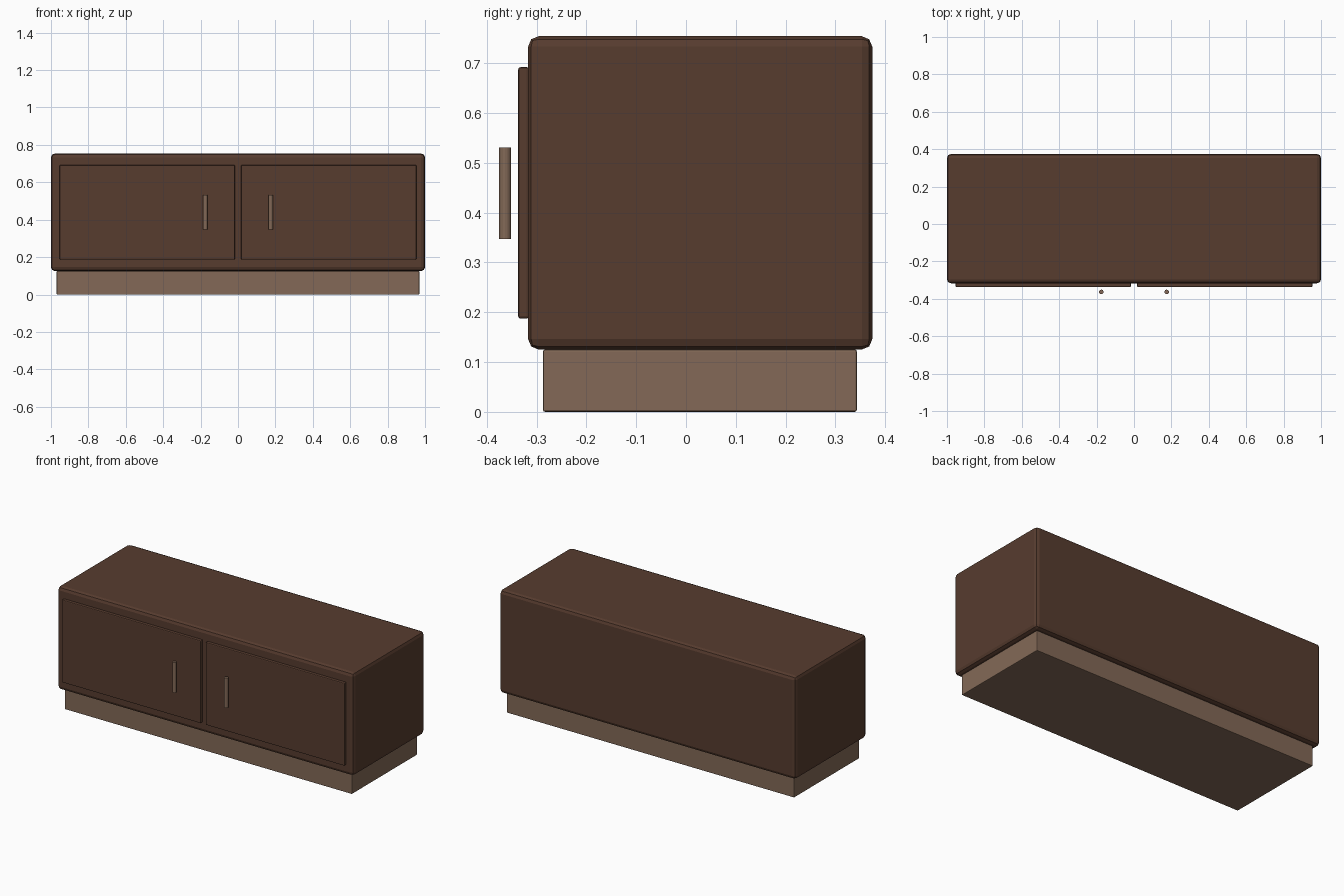
import bpy

if "Cube" in bpy.data.objects:
    bpy.data.objects.remove(bpy.data.objects["Cube"])


def material(name, color):
    m = bpy.data.materials.new(name)
    m.diffuse_color = (*color, 1)
    m.use_nodes = True
    m.node_tree.nodes["Principled BSDF"].inputs["Base Color"].default_value = m.diffuse_color
    return m


dark_wood = material("dark_wood", (0.095, 0.045, 0.028))
light_wood = material("light_wood", (0.227, 0.141, 0.095))


def finish(ob, name, mat, bevel=0, segments=1):
    ob.name = name
    ob.data.materials.append(mat)
    if bevel:
        mod = ob.modifiers.new("bevel", 'BEVEL')
        mod.width = bevel
        mod.segments = segments
    return ob


def box(name, lo, hi, mat, bevel, segments):
    bpy.ops.mesh.primitive_cube_add(size=1, location=[(a + b) / 2 for a, b in zip(lo, hi)])
    ob = bpy.context.object
    ob.scale = [b - a for a, b in zip(lo, hi)]
    bpy.ops.object.transform_apply(location=False, rotation=False, scale=True)
    return finish(ob, name, mat, bevel, segments)


# Recessed plinth and cabinet body
box("plinth", (-0.97, -0.287, 0), (0.97, 0.343, 0.125), light_wood, 0.004, 2)
box("cabinet_body", (-1, -0.317, 0.125), (1, 0.374, 0.754), dark_wood, 0.021, 2)

# Mirrored doors with free-standing round bar handles
for side, s in (("left", -1), ("right", 1)):
    x0, x1 = sorted((s * 0.016, s * 0.954))
    box(side + "_door", (x0, -0.337, 0.187), (x1, -0.315, 0.692), dark_wood, 0.005, 2)
    bpy.ops.mesh.primitive_cylinder_add(vertices=16, radius=0.012, depth=0.184,
                                        location=(s * 0.175, -0.363, 0.439))
    finish(bpy.context.object, side + "_handle", light_wood)
